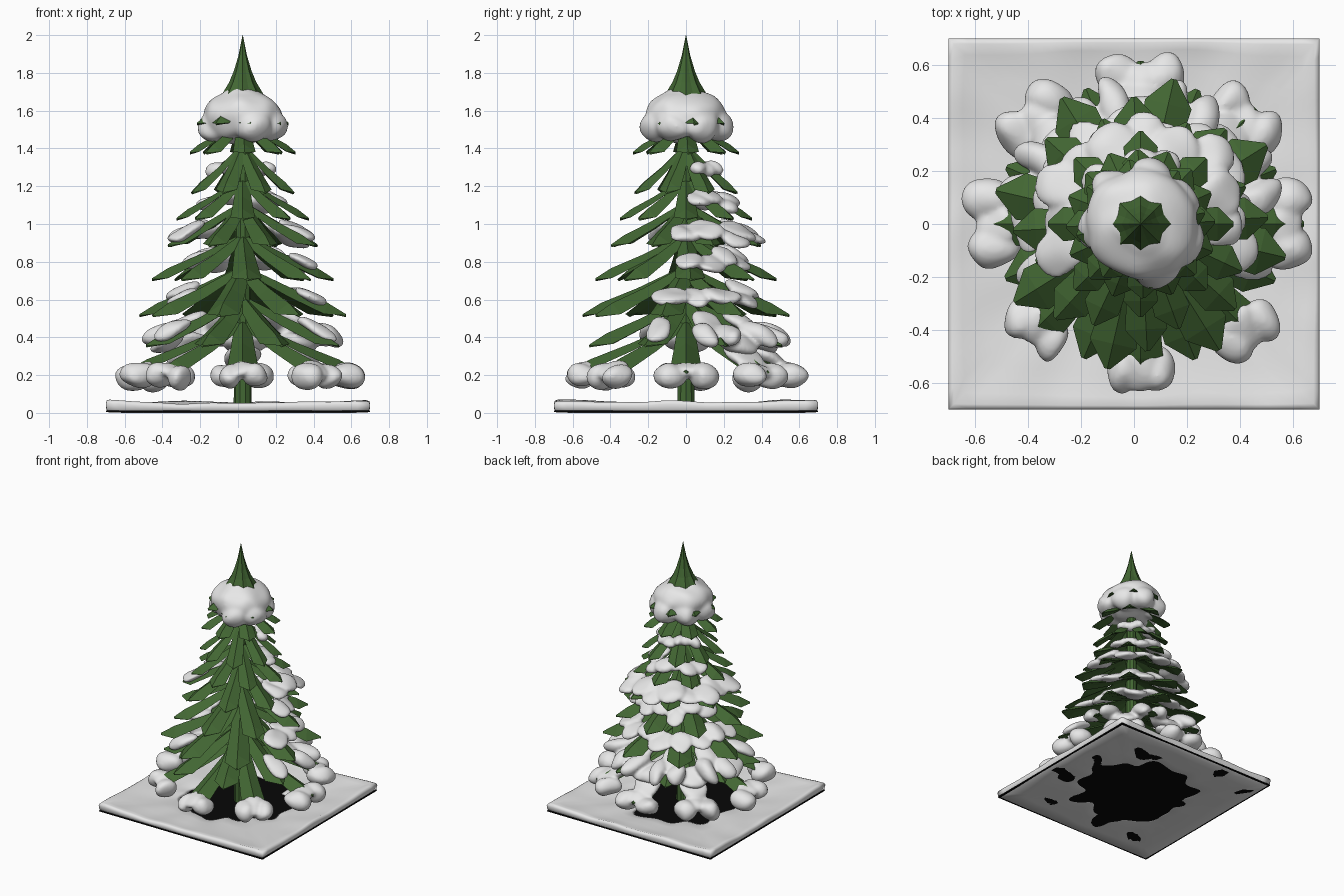
import bpy, bmesh, math, random
from math import sin, cos, pi, radians
from mathutils import Matrix, Vector, noise

random.seed(4)
if "Cube" in bpy.data.objects:
    bpy.data.objects.remove(bpy.data.objects["Cube"])

CX = 0.025  # trunk axis


def material(name, rgb):
    m = bpy.data.materials.new(name)
    m.use_nodes = True
    m.diffuse_color = (*rgb, 1)
    m.node_tree.nodes["Principled BSDF"].inputs["Base Color"].default_value = (*rgb, 1)
    return m


GREEN = material("fir green", (0.055, 0.135, 0.033))
SNOW = material("snow white", (0.8, 0.8, 0.8))
BLACK = material("ground black", (0.002, 0.002, 0.002))


def finish(name, bm, mat, smooth=False):
    bmesh.ops.recalc_face_normals(bm, faces=bm.faces)
    for f in bm.faces:
        f.smooth = smooth
    me = bpy.data.meshes.new(name)
    bm.to_mesh(me)
    bm.free()
    me.materials.append(mat)
    ob = bpy.data.objects.new(name, me)
    bpy.context.collection.objects.link(ob)
    return ob


def loft(bm, rings, closed=False):
    """Bridge equal rings of points; cap the ends unless closed."""
    rings = [[bm.verts.new(p) for p in r] for r in rings]
    n = len(rings[0])
    pairs = list(zip(rings, rings[1:])) + ([(rings[-1], rings[0])] if closed else [])
    for a, b in pairs:
        for i in range(n):
            j = (i + 1) % n
            bm.faces.new((a[i], a[j], b[j], b[i]))
    if not closed:
        bm.faces.new(rings[0])
        bm.faces.new(rings[-1])


# Tiers: tip radius, tip height, root height, turn in degrees, half width
TIERS = [
    (0.615, 0.22, 0.48, 0, 0.085),
    (0.55, 0.36, 0.60, 22, 0.085),
    (0.56, 0.52, 0.76, 32, 0.09),
    (0.48, 0.71, 0.93, 3, 0.08),
    (0.42, 0.89, 1.10, 20, 0.07),
    (0.35, 1.03, 1.23, 0, 0.065),
    (0.29, 1.17, 1.40, 24, 0.06),
    (0.28, 1.38, 1.54, 2, 0.06),
    (0.245, 1.535, 1.66, 10, 0.055),
]


def along(tier, t):
    """Radius and height on a drooping branch at fraction t."""
    r, tip, root = TIERS[tier][:3]
    return 0.02 + (r - 0.02) * t, root + (tip - root) * (0.75 * t + 0.25 * sin(t * pi / 2))


def place(angle, r, side, z):
    return Vector((CX + r * cos(angle) - side * sin(angle),
                   r * sin(angle) + side * cos(angle), z))


# Branches: folded leaf with a ridge, a keel and a pointed end
def branch(bm, tier, angle):
    half = TIERS[tier][4]
    rings = []
    for t, w in ((0, 0.5), (0.45, 0.78), (0.82, 1), (1, 0.12)):
        r, z = along(tier, t)
        h = half * w
        rings.append([place(angle, r, -h, z - h * 0.35), place(angle, r, 0, z + h * 0.3),
                      place(angle, r, h, z - h * 0.35), place(angle, r, 0, z - h * 0.1 - 0.012)])
    loft(bm, rings)


for i, tier in enumerate(TIERS):
    bm = bmesh.new()
    for k in range(8):
        branch(bm, i, radians(tier[3]) + k * pi / 4)
    finish(f"branch_tier_{i + 1}", bm, GREEN)

# Trunk
bm = bmesh.new()
loft(bm, [[place(k * pi / 5, r, 0, z) for k in range(10)]
          for r, z in ((0.048, 0.015), (0.042, 0.8), (0.03, 1.7))])
finish("trunk", bm, GREEN)

# Fluted, flaring tip
bm = bmesh.new()
loft(bm, [[place(k * pi / 8, r * (0.88 if k % 2 else 1), 0, z) for k in range(16)]
          for r, z in ((0.15, 1.63), (0.108, 1.69), (0.072, 1.75), (0.047, 1.81),
                       (0.023, 1.89), (0.001, 2.0))])
finish("tree_tip", bm, GREEN)


# Snow: overlapping ellipsoids, roughened and fused into one soft skin
def blob(bm, angle, r, side, z, size, tilt=0.0):
    m = (Matrix.Translation(place(angle, r, side, z)) @ Matrix.Rotation(angle, 4, 'Z')
         @ Matrix.Rotation(tilt, 4, 'Y') @ Matrix.Diagonal((*size, 1)))
    bmesh.ops.create_icosphere(bm, subdivisions=4, radius=1, matrix=m)


def fuse(name, bm, rough=0.025, iterations=6):
    for v in bm.verts:
        v.co += noise.noise_vector(v.co * 7) * rough
    ob = finish(name, bm, SNOW, True)
    mod = ob.modifiers.new("Fuse", 'REMESH')
    mod.mode = 'VOXEL'
    mod.voxel_size = 0.011
    mod.use_smooth_shade = True
    soft = ob.modifiers.new("Soften", 'SMOOTH')
    soft.factor = 0.5
    soft.iterations = iterations


# Snow saddles draped over every lowest branch end, merging at the back
bm = bmesh.new()
for k in range(8):
    a = k * pi / 4
    back = sin(a) > -0.1
    w = 0.085 if back else 0.07
    depth = 0.1 if back else 0.08
    for s in (-1, 1):
        blob(bm, a, 0.56 + random.uniform(-0.02, 0.02), s * w, 0.195, (depth, w * 0.95, 0.07))
    blob(bm, a, 0.545, 0, 0.23, (0.08, 0.08, 0.036), 0.3)
    if sin(a) > 0.1:
        blob(bm, a, 0.43, 0, 0.3, (0.13, 0.1, 0.04), 0.5)
fuse("snow_lowest_tier", bm)

# Second tier: thick on the sides and back, joined between branches
bm = bmesh.new()
for k in range(8):
    a = radians(22) + k * pi / 4
    if sin(a) < -0.6:
        continue
    r, z = along(1, 0.74)
    if sin(a) < 0:
        blob(bm, a, r, 0.02, z + 0.03, (0.12, 0.07, 0.035), 0.45)
        continue
    for s in (-1, 1):
        blob(bm, a, r + 0.03, s * 0.065, z + 0.005, (0.12, 0.06, 0.055), 0.4)
    blob(bm, a, 0.32, 0, 0.48, (0.12, 0.08, 0.035), 0.45)
    blob(bm, a + pi / 8, 0.4, 0, 0.37, (0.1, 0.12, 0.04), 0.45)
fuse("snow_second_tier", bm)

# Lighter drifts higher up: tier, fraction, lump size, lowest sine of angle
DRIFTS = [
    (2, 0.56, 0.085, -0.25),
    (3, 0.55, 0.075, 0.0),
    (4, 0.72, 0.09, -0.4),
    (5, 0.55, 0.06, 0.1),
    (6, 0.5, 0.045, 0.3),
]
for tier, t, size, low in DRIFTS:
    bm = bmesh.new()
    for k in range(16):
        a = radians(TIERS[tier][3]) + k * pi / 8
        if sin(a) < low:
            continue
        r, z = along(tier, t + random.uniform(-0.1, 0.1))
        on_branch = k % 2 == 0
        blob(bm, a, r, 0, z + (0.027 if on_branch else 0.005),
             (size * 1.2, size * random.uniform(0.9, 1.15), 0.03), 0.4)
    fuse(f"snow_drift_{tier + 1}", bm, 0.025, 4)

# Domed snow cap below the tip, thin where one branch shows through
bm = bmesh.new()
blob(bm, 0, 0, 0, 1.57, (0.215, 0.215, 0.145))
blob(bm, 0, 0, 0, 1.62, (0.16, 0.16, 0.105))
for k in range(7):
    a = k * 2 * pi / 7 + 0.5
    if k != 4:
        blob(bm, a, 0.155, 0, 1.52, (0.095, 0.1, 0.085))
fuse("snow_cap", bm, 0.025, 10)

# Ground plate
bm = bmesh.new()
bmesh.ops.create_cube(bm, size=1, matrix=Matrix.Translation((0, 0, 0.008))
                      @ Matrix.Diagonal((1.395, 1.395, 0.008, 1)))
finish("ground_plate", bm, BLACK)

# Ground snow: a soft uneven square sheet with a ragged bare patch round the trunk
SEG = 128
PROFILE = [(0, 0.013), (0.06, 0.026), (0.3, 0.034), (0.6, 0.04), (0.85, 0.049), (0.95, 0.056),
           (0.985, 0.051), (1, 0.036), (0.99, 0.018), (0.96, 0.003), (0.7, 0), (0.5, 0),
           (0.3, 0), (0.1, 0.002)]
rings = []
for f, z in PROFILE:
    ring = []
    for k in range(SEG):
        a = k * 2 * pi / SEG
        inner = 0.375 + 0.13 * noise.noise(Vector((cos(a) * 2.5, sin(a) * 2.5, 3)))
        outer = 0.7 / max(abs(cos(a)), abs(sin(a)))
        r = inner + (outer - inner) * f
        p = Vector((r * cos(a), r * sin(a), z))
        wave = noise.noise(Vector((p.x, p.y, 0)) * 5)
        if z > 0.025:
            p.z += 0.014 * wave + 0.025 * max(0, r - 0.65)
        elif f < 0.8:
            p.z += 0.014 * max(0, wave)
        ring.append(p)
    rings.append(ring)
bm = bmesh.new()
loft(bm, rings, closed=True)
finish("ground_snow", bm, SNOW, True)
